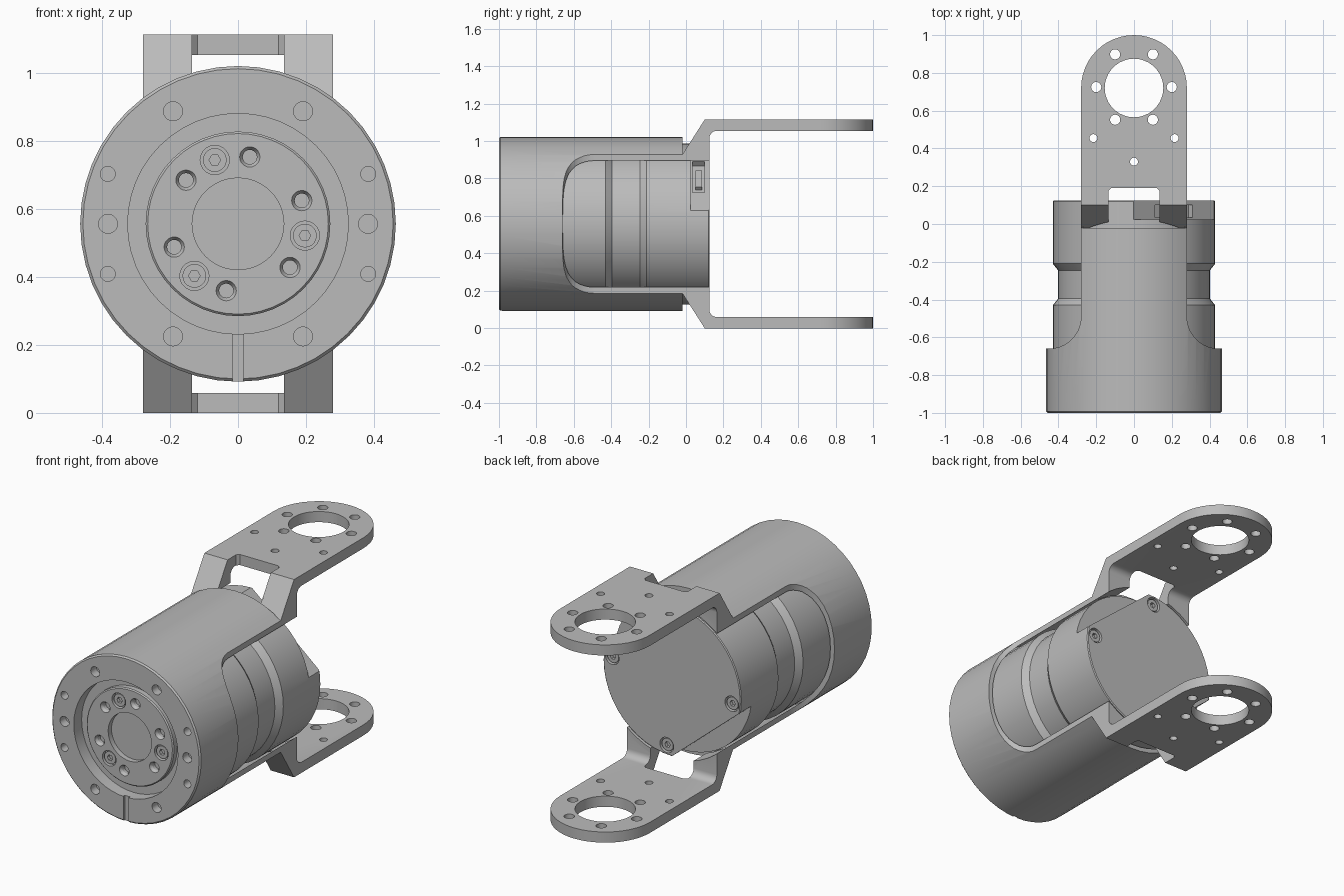
import bpy, bmesh
from math import sin, cos, pi, radians

if "Cube" in bpy.data.objects:
    bpy.data.objects.remove(bpy.data.objects["Cube"], do_unlink=True)

AXIS_Z = 0.557      # height of the motor axis; parts are built around it
SEGS = 48

grey = bpy.data.materials.new("machined grey")
grey.use_nodes = True
grey.diffuse_color = (0.5, 0.5, 0.5, 1)
grey.node_tree.nodes["Principled BSDF"].inputs["Base Color"].default_value = (0.5, 0.5, 0.5, 1)
parts = []


def finish_mesh(name, bm):
    bmesh.ops.recalc_face_normals(bm, faces=bm.faces[:])
    mesh = bpy.data.meshes.new(name)
    bm.to_mesh(mesh)
    bm.free()
    mesh.materials.append(grey)
    obj = bpy.data.objects.new(name, mesh)
    bpy.context.scene.collection.objects.link(obj)
    return obj


def lathe(name, profile, segs=SEGS, centers=((0, 0),), axis="y"):
    """Revolve (radius, height) points, once around every centre."""
    bm = bmesh.new()
    for a, b in centers:
        rows = []
        for r, h in profile:
            row = []
            for i in range(segs if r else 1):
                u = a + r * cos(2 * pi * i / segs)
                v = b + r * sin(2 * pi * i / segs)
                row.append(bm.verts.new((u, h, v) if axis == "y" else (u, v, h)))
            rows.append(row)
        for p, q in zip(rows, rows[1:]):
            for i in range(segs):
                j = (i + 1) % segs
                quad = [p[i % len(p)], p[j % len(p)], q[j % len(q)], q[i % len(q)]]
                bm.faces.new(list(dict.fromkeys(quad)))
    return finish_mesh(name, bm)


def rod(name, radius, lo, hi, segs=20, centers=((0, 0),), axis="y"):
    return lathe(name, [(0, lo), (radius, lo), (radius, hi), (0, hi)], segs, centers, axis)


def prism(name, points, axis, lo, hi):
    """Extrude a flat outline along one axis."""
    place = {"x": lambda u, v, w: (w, u, v),
             "y": lambda u, v, w: (u, w, v),
             "z": lambda u, v, w: (u, v, w)}[axis]
    bm = bmesh.new()
    ends = [[bm.verts.new(place(u, v, w)) for u, v in points] for w in (lo, hi)]
    for end in ends:
        bm.faces.new(end)
    n = len(points)
    for i in range(n):
        j = (i + 1) % n
        bm.faces.new((ends[0][i], ends[0][j], ends[1][j], ends[1][i]))
    return finish_mesh(name, bm)


def bake(obj):
    graph = bpy.context.evaluated_depsgraph_get()
    mesh = bpy.data.meshes.new_from_object(obj.evaluated_get(graph))
    obj.modifiers.clear()
    obj.data = mesh


def cut(obj, cutter, operation="DIFFERENCE"):
    mod = obj.modifiers.new("cut", "BOOLEAN")
    mod.operation, mod.solver, mod.object = operation, "EXACT", cutter
    bake(obj)
    bpy.data.objects.remove(cutter, do_unlink=True)


def arc(cx, cy, r, start, end, steps):
    angles = [radians(start + (end - start) * i / steps) for i in range(steps + 1)]
    return [(cx + r * cos(t), cy + r * sin(t)) for t in angles]


def ring(r, degrees):
    return [(r * cos(radians(d)), r * sin(radians(d))) for d in degrees]


def link_window():
    # opening through the sloped part of each arm
    return prism("cutter", [(-.135, -.015), (.135, -.015), (.135, .175), (.12, .19),
                            (-.12, .19), (-.135, .175)], "z", -.8, .8)


# Sleeve: round shell with a recessed front face
sleeve = lathe("sleeve", [(0, -.93), (.325, -.93), (.325, -1), (.457, -1), (.465, -.992),
                          (.465, .125), (.44, .125), (.44, -.68), (0, -.68)])
for s in (-1, 1):
    corner = arc(.45, -.49, .17, 180, 270, 10)
    side = [(.28, .3)] + corner + [(.6, -.66), (.6, .3)]
    cut(sleeve, prism("cutter", [(s * x, y) for x, y in side], "z", -.7, .7))
    wedge = [(-.02, .37), (.2, .715), (.2, .8), (-.02, .8)]
    cut(sleeve, prism("cutter", [(y, s * z) for y, z in wedge], "x", -.7, .7))
cut(sleeve, link_window())
cut(sleeve, rod("cutter", .028, -1.1, -.95, 20, ring(.383, range(0, 360, 60))))
cut(sleeve, rod("cutter", .022, -1.1, -.95, 20, ring(.411, (21, 159, 201, 339))))
cut(sleeve, prism("cutter", [(-.016, -.6), (.016, -.6), (.016, -.3), (-.016, -.3)],
                  "y", -1.1, -.985))
parts.append(sleeve)

# Fork arms: stepped side profile trimmed to a rounded plan, mirrored below
step = [(-.02, .37), (.1, .558), (1.1, .558), (1.1, .498)]
step += arc(.165, .458, .04, 90, 180, 6) + [(.125, .2), (-.02, .2)]
arms = prism("fork_arms", step, "x", -.35, .35)
plan = [(-.28, -.1), (.28, -.1)] + arc(0, .72, .28, 0, 180, 24)
cut(arms, prism("cutter", plan, "z", 0, .8), "INTERSECT")
cut(arms, rod("cutter", .44, -.5, .4, SEGS))
cut(arms, link_window())
cut(arms, rod("cutter", .155, .3, .8, 36, [(0, .72)], "z"))
bolts = [(x, y + .725) for x, y in ring(.2, range(0, 360, 60))]
cut(arms, rod("cutter", .027, .3, .8, 16, bolts, "z"))
cut(arms, rod("cutter", .021, .3, .8, 16, [(-.215, .455), (.215, .455), (0, .33)], "z"))
mirror = arms.modifiers.new("mirror", "MIRROR")
mirror.use_axis = (False, False, True)
mirror.use_mirror_merge = False
bake(arms)
parts.append(arms)

# Motor body: waisted drum with two flats at the rear
body = lathe("motor_body", [(0, -.69), (.43, -.69), (.43, -.43), (.402, -.395), (.402, -.245),
                            (.43, -.21), (.43, .12), (.425, .125), (0, .125)])


def flat_box(turn, near, far, half):
    n = (cos(radians(turn)), sin(radians(turn)))
    corners = [(near, -half), (far, -half), (far, half), (near, half)]
    return [(d * n[0] - t * n[1], d * n[1] + t * n[0]) for d, t in corners]


for turn in (50, 230):
    cut(body, prism("cutter", flat_box(turn, .327, .7, .5), "y", .025, .3))
    cut(body, prism("cutter", flat_box(turn, .295, .4, .13), "y", .035, .1))
    parts.append(prism("connector_block", flat_box(turn, .28, .315, .07), "y", .05, .085))
rear_screws = ring(.375, (5, 95, 185, 275))
cut(body, rod("cutter", .043, .1, .2, 20, rear_screws))
parts.append(body)

# Output flange: disc with a shallow centre, threaded holes and screw seats
flange = lathe("output_flange", [(0, -.935), (.135, -.935), (.135, -.965), (.266, -.965),
                                 (.272, -.959), (.272, -.9), (0, -.9)])
countersunk = [(0, -1), (.03, -1), (.03, -.965), (.021, -.95), (.021, -.915), (0, -.915)]
cut(flange, lathe("cutter", countersunk, 20, ring(.2, range(20, 380, 60))))
front_screws = ring(.2, (110, 230, 350))
cut(flange, rod("cutter", .043, -1, -.94, 20, front_screws))
parts.append(flange)

# Screws with hexagonal sockets
for name, places, lo, hi, s_lo, s_hi in (
        ("flange_screws", front_screws, -.958, -.925, -1, -.938),
        ("rear_screws", rear_screws, .08, .118, .1, .2)):
    screws = rod(name, .035, lo, hi, 20, places)
    cut(screws, rod("cutter", .017, s_lo, s_hi, 6, places))
    parts.append(screws)

# Place everything on the ground and smooth the round surfaces
bpy.ops.object.select_all(action="DESELECT")
for obj in parts:
    obj.location.z = AXIS_Z
    obj.select_set(True)
bpy.context.view_layer.objects.active = parts[0]
bpy.ops.object.shade_smooth_by_angle(angle=radians(30))
